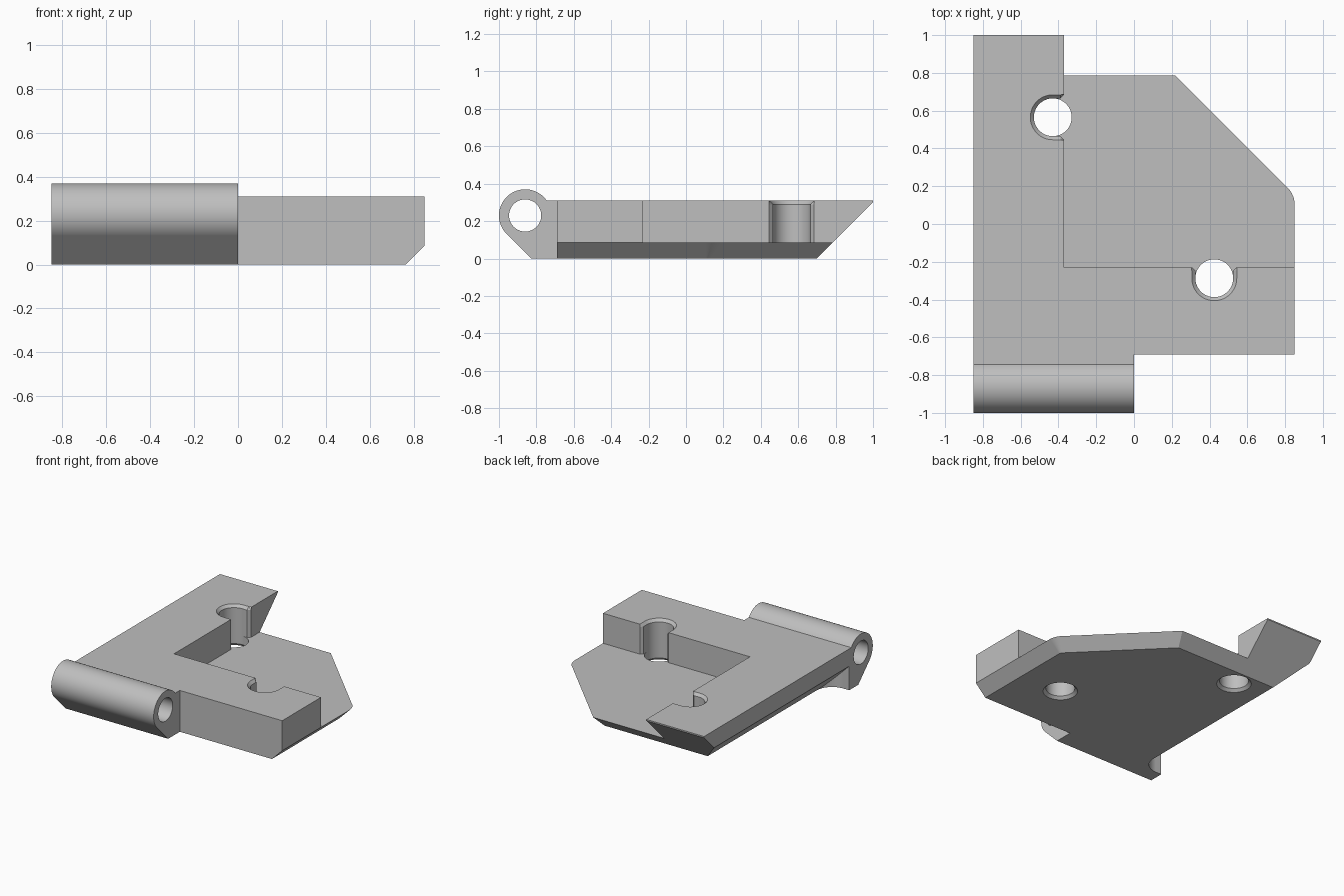
import bpy, bmesh
from math import sin, cos, radians, pi

cube = bpy.data.objects.get("Cube")
if cube:
    bpy.data.objects.remove(cube, do_unlink=True)

gray = bpy.data.materials.new("plain_gray")
gray.use_nodes = True
gray.diffuse_color = (0.52, 0.52, 0.52, 1)
gray.node_tree.nodes["Principled BSDF"].inputs["Base Color"].default_value = (0.52, 0.52, 0.52, 1)


def loft(name, *rings):
    """Closed solid through matching rings of 3D points."""
    bm = bmesh.new()
    loops = [[bm.verts.new(p) for p in ring] for ring in rings]
    n = len(loops[0])
    for a, b in zip(loops, loops[1:]):
        for i in range(n):
            j = (i + 1) % n
            bm.faces.new((a[i], a[j], b[j], b[i]))
    bm.faces.new(loops[0][::-1])
    bm.faces.new(loops[-1])
    bmesh.ops.recalc_face_normals(bm, faces=bm.faces)
    mesh = bpy.data.meshes.new(name)
    bm.to_mesh(mesh)
    bm.free()
    mesh.materials.append(gray)
    ob = bpy.data.objects.new(name, mesh)
    bpy.context.collection.objects.link(ob)
    return ob


def along_x(name, pts, x0, x1):
    return loft(name, *[[(x, y, z) for y, z in pts] for x in (x0, x1)])


def along_y(name, pts, y0, y1):
    return loft(name, *[[(x, y, z) for x, z in pts] for y in (y0, y1)])


def along_z(name, pts, z0, z1):
    return loft(name, *[[(x, y, z) for x, y in pts] for z in (z0, z1)])


def arc(cx, cy, r, start, end, n):
    angles = [radians(start + (end - start) * i / n) for i in range(n + 1)]
    return [(cx + r * cos(a), cy + r * sin(a)) for a in angles]


def circle(cx, cy, r, n=64):
    return arc(cx, cy, r, 0, 360, n)[:-1]


def combine(target, other, operation):
    """Apply a boolean and remove the other object."""
    mod = target.modifiers.new(operation.lower(), "BOOLEAN")
    mod.operation, mod.solver, mod.object = operation, "EXACT", other
    bpy.ops.object.select_all(action="DESELECT")
    bpy.context.view_layer.objects.active = target
    target.select_set(True)
    bpy.ops.object.modifier_apply(modifier=mod.name)
    bpy.data.objects.remove(other, do_unlink=True)


LEFT, RIGHT, FRONT, TOP, FLOOR = -0.85, 0.85, -0.69, 0.31, 0.085

# Front arm, undercut on its free end
bracket = along_y("hinged_corner_bracket",
                  [(LEFT, 0), (RIGHT - FLOOR, 0), (RIGHT, FLOOR), (RIGHT, TOP), (LEFT, TOP)],
                  FRONT, -0.23)

# Side arm with a sloping tip
side_arm = along_x("side_arm", [(-0.6, 0), (0.7, 0), (1, 0.3), (1, TOP), (-0.6, TOP)], LEFT, -0.37)
combine(bracket, side_arm, "UNION")


# Floor plate with a clipped corner and bevelled underside
def plate_ring(inset, z):
    r = 0.12
    pts = [(-0.6, -0.5), (RIGHT - inset, -0.5)]
    pts += arc(RIGHT - r, 0.155 - 0.414 * r, r - inset, 0, 45, 6)
    pts += [(0.22 - 0.414 * inset, 0.785 - inset), (-0.6, 0.785 - inset)]
    return [(x, y, z) for x, y in pts]


combine(bracket, loft("floor_plate", plate_ring(FLOOR, 0), plate_ring(0, FLOOR)), "UNION")

# Hinge barrel blended into the front arm
barrel = [(-0.5, 0), (-0.5, TOP)] + arc(-0.86, 0.23, 0.14, 34.85, 225, 36) + [(-0.828, 0)]
combine(bracket, along_x("hinge_barrel", barrel, LEFT, 0), "UNION")
combine(bracket, along_x("pin_hole", circle(-0.86, 0.23, 0.086), -1, 0.2), "DIFFERENCE")

# Undercut along the side arm, ending in a rounded corner by the hinge
undercut = along_y("undercut", [(-1.03, 0.36), (-0.62, -0.05), (-1.03, -0.05)], -1.2, 1.3)
limit = [(-1.2, 1.2), (-0.5, 1.2), (-0.5, -0.59), (-0.67, -0.59)]
limit += arc(-0.8, -0.59, 0.13, 0, -90, 16)[1:] + [(-1.2, -0.72)]
combine(undercut, along_z("undercut_limit", limit, -0.2, 0.5), "INTERSECT")
combine(bracket, undercut, "DIFFERENCE")


# Screw holes: round through the floor, open sided through the arms
def screw_hole(cx, cy, turn):
    hole = loft("screw_hole", *[[(x, y, z) for x, y in circle(cx, cy, r)]
                                for z, r in ((-0.02, 0.14), (0.02, 0.1), (0.2, 0.1))])
    combine(bracket, hole, "DIFFERENCE")

    def ring(r, z):
        pts = [(0.1, 0.12), (0.06, 0.12), (0.04, r)]
        pts += arc(0, 0, r, 90, 270, 32)
        pts += [(0.04, -r), (0.06, -0.12), (0.1, -0.12)]
        c, s = cos(turn), sin(turn)
        return [(cx + x * c - y * s, cy + x * s + y * c, z) for x, y in pts]

    slot = loft("slot", ring(0.1, FLOOR), ring(0.1, TOP - 0.02), ring(0.12, TOP + 0.001))
    combine(bracket, slot, "DIFFERENCE")


screw_hole(-0.43, 0.565, 0)
screw_hole(0.425, -0.287, pi / 2)

# Smooth round surfaces, crisp edges
bpy.context.view_layer.objects.active = bracket
bracket.select_set(True)
bpy.ops.object.shade_smooth_by_angle(angle=radians(25))
weighted = bracket.modifiers.new("even_shading", "WEIGHTED_NORMAL")
weighted.keep_sharp = True
